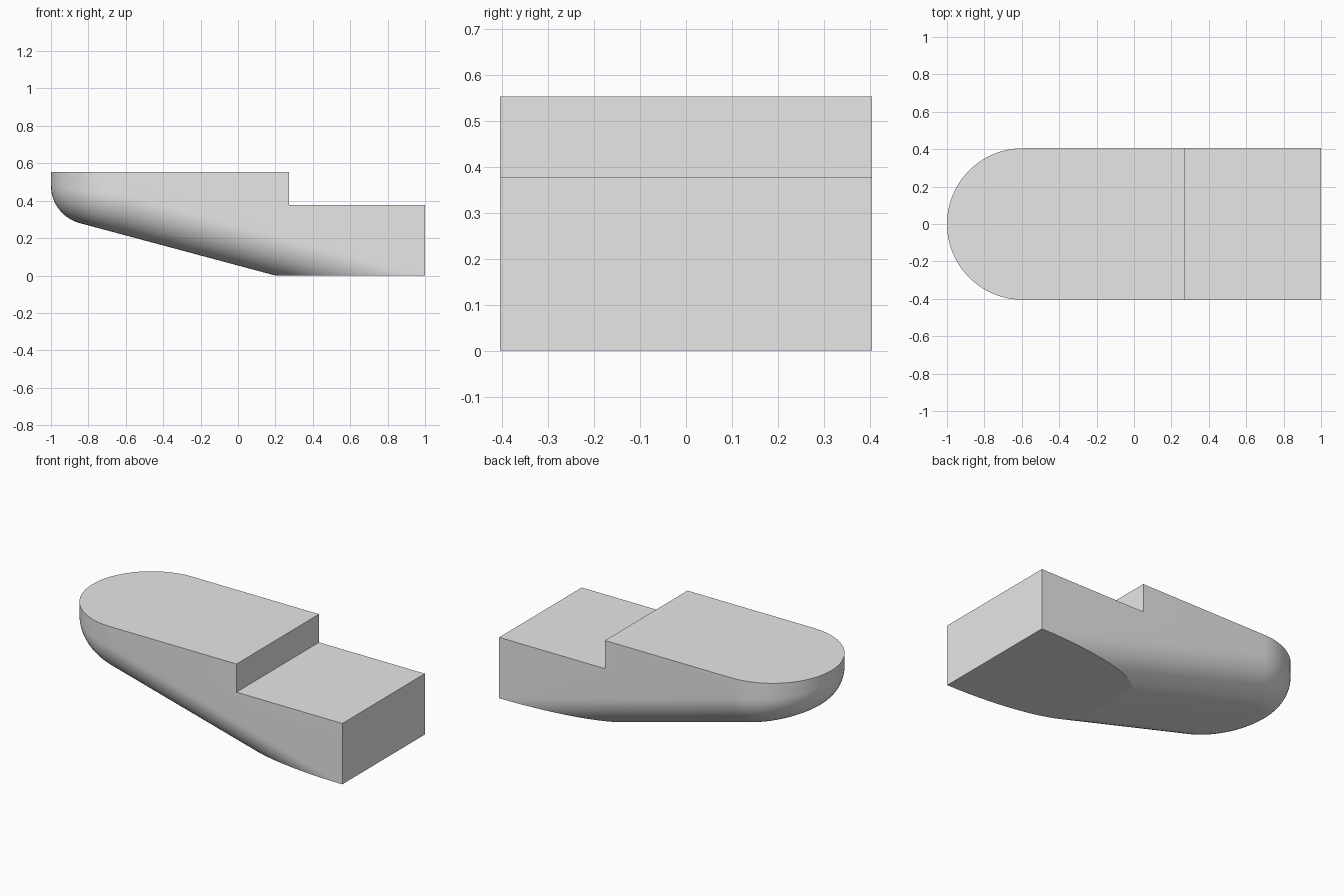
import bpy, bmesh
from math import radians, sin, cos, tan, pi
from mathutils import Vector

old = bpy.data.objects.get("Cube")
if old:
    bpy.data.objects.remove(old, do_unlink=True)

HALF_WIDTH = 0.405     # also the radius of the rounded nose
NOSE_X = HALF_WIDTH - 1.0
SLOPE = radians(15)    # rise of the underside towards the nose
KEEL_X = 0.2           # where the slope meets the flat floor
FILLET = 0.207         # rounding between walls and underside


def make_object(name, bm):
    bmesh.ops.recalc_face_normals(bm, faces=bm.faces)
    mesh = bpy.data.meshes.new(name)
    bm.to_mesh(mesh)
    bm.free()
    obj = bpy.data.objects.new(name, mesh)
    bpy.context.scene.collection.objects.link(obj)
    return obj


def make_hull(nose_steps=48, arc_steps=16):
    """U-shaped slab whose sloped underside is rounded into the walls."""
    bm = bmesh.new()
    down = Vector((-sin(SLOPE), 0, -cos(SLOPE)))
    angles = [pi / 2 + pi * i / nose_steps for i in range(nose_steps + 1)]
    stations = [(1.4, pi / 2)] + [(NOSE_X, a) for a in angles] + [(1.4, 3 * pi / 2)]
    rows = []
    for x, a in stations:
        out = Vector((cos(a), sin(a), 0))
        centre = Vector((x, 0, 0)) + out * (HALF_WIDTH - FILLET)
        centre.z = (KEEL_X - centre.x) * tan(SLOPE) + FILLET / cos(SLOPE)
        arc = [centre + FILLET * out.slerp(down, i / arc_steps)
               for i in range(arc_steps + 1)]
        top = Vector((arc[0].x, arc[0].y, 0.7))
        rows.append([bm.verts.new(p) for p in [top] + arc])
    for r, s in zip(rows, rows[1:]):
        for i in range(len(r) - 1):
            bm.faces.new((r[i], r[i + 1], s[i + 1], s[i]))
    bm.faces.new([r[0] for r in rows])
    bm.faces.new([r[-1] for r in rows])
    bm.faces.new(rows[0] + rows[-1][::-1])
    return make_object("stepped_hull", bm)


def make_side_profile():
    """Stepped side outline, extruded across the width."""
    outline = [(-1.2, 0), (1, 0), (1, 0.378), (0.273, 0.378), (0.273, 0.553), (-1.2, 0.553)]
    bm = bmesh.new()
    face = bm.faces.new([bm.verts.new((x, -0.6, z)) for x, z in outline])
    ext = bmesh.ops.extrude_face_region(bm, geom=[face])
    moved = [v for v in ext["geom"] if isinstance(v, bmesh.types.BMVert)]
    bmesh.ops.translate(bm, verts=moved, vec=(0, 1.2, 0))
    return make_object("side_profile_cutter", bm)


# Trim the rounded slab to the stepped side outline
hull = make_hull()
cutter = make_side_profile()
cutter.hide_render = True
trim = hull.modifiers.new("trim", 'BOOLEAN')
trim.operation = 'INTERSECT'
trim.solver = 'EXACT'
trim.object = cutter

bpy.ops.object.select_all(action='DESELECT')
hull.select_set(True)
bpy.context.view_layer.objects.active = hull
bpy.ops.object.modifier_apply(modifier=trim.name)
bpy.data.objects.remove(cutter, do_unlink=True)

# Single plain grey
grey = bpy.data.materials.new("plain_grey")
grey.use_nodes = True
colour = (0.8, 0.8, 0.8, 1)
grey.diffuse_color = colour
grey.node_tree.nodes["Principled BSDF"].inputs["Base Color"].default_value = colour
hull.data.materials.clear()
hull.data.materials.append(grey)
for poly in hull.data.polygons:
    poly.material_index = 0

bpy.ops.object.shade_smooth_by_angle(angle=radians(12))
